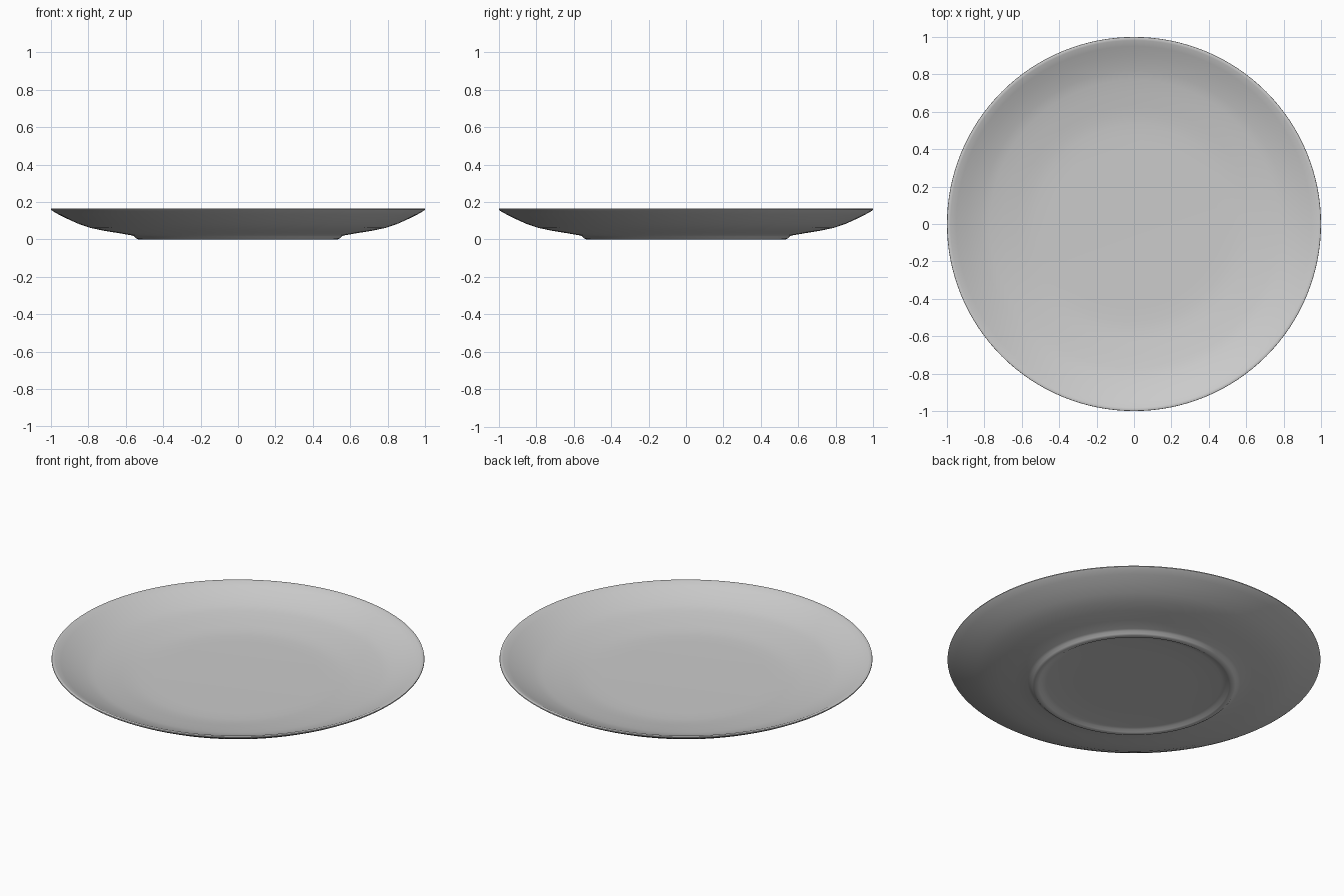
import bpy, bmesh, math

# Plate cross-section (radius, height): underside centre, foot ring, rim, inner well
profile = [
    (0.0, 0.016), (0.30, 0.016), (0.47, 0.016), (0.495, 0.012), (0.51, 0.003), (0.52, 0.0),
    (0.535, 0.001), (0.545, 0.006), (0.555, 0.017), (0.57, 0.022),
    (0.64, 0.034), (0.72, 0.047), (0.79, 0.062), (0.85, 0.082), (0.91, 0.109),
    (0.96, 0.134), (0.99, 0.151), (1.0, 0.159),
    (0.999, 0.164), (0.992, 0.166), (0.982, 0.164),
    (0.95, 0.149), (0.90, 0.126), (0.85, 0.107), (0.82, 0.097), (0.80, 0.091), (0.77, 0.084),
    (0.70, 0.072), (0.63, 0.061), (0.58, 0.054), (0.53, 0.050), (0.45, 0.048), (0.0, 0.047),
]

# Spin the cross-section around z
bm = bmesh.new()
verts = [bm.verts.new((r, 0, z)) for r, z in profile]
edges = [bm.edges.new(pair) for pair in zip(verts, verts[1:])]
bmesh.ops.spin(bm, geom=verts + edges, cent=(0, 0, 0), axis=(0, 0, 1),
               angle=2 * math.pi, steps=128, use_merge=False)
bmesh.ops.remove_doubles(bm, verts=bm.verts, dist=0.0003)
bmesh.ops.recalc_face_normals(bm, faces=bm.faces)

mesh = bpy.data.meshes.new("plate")
bm.to_mesh(mesh)
bm.free()
plate = bpy.data.objects.new("plate", mesh)
bpy.context.collection.objects.link(plate)

# Smooth glazed surface
bpy.context.view_layer.objects.active = plate
plate.select_set(True)
bpy.ops.object.shade_smooth_by_angle(angle=math.radians(60))
